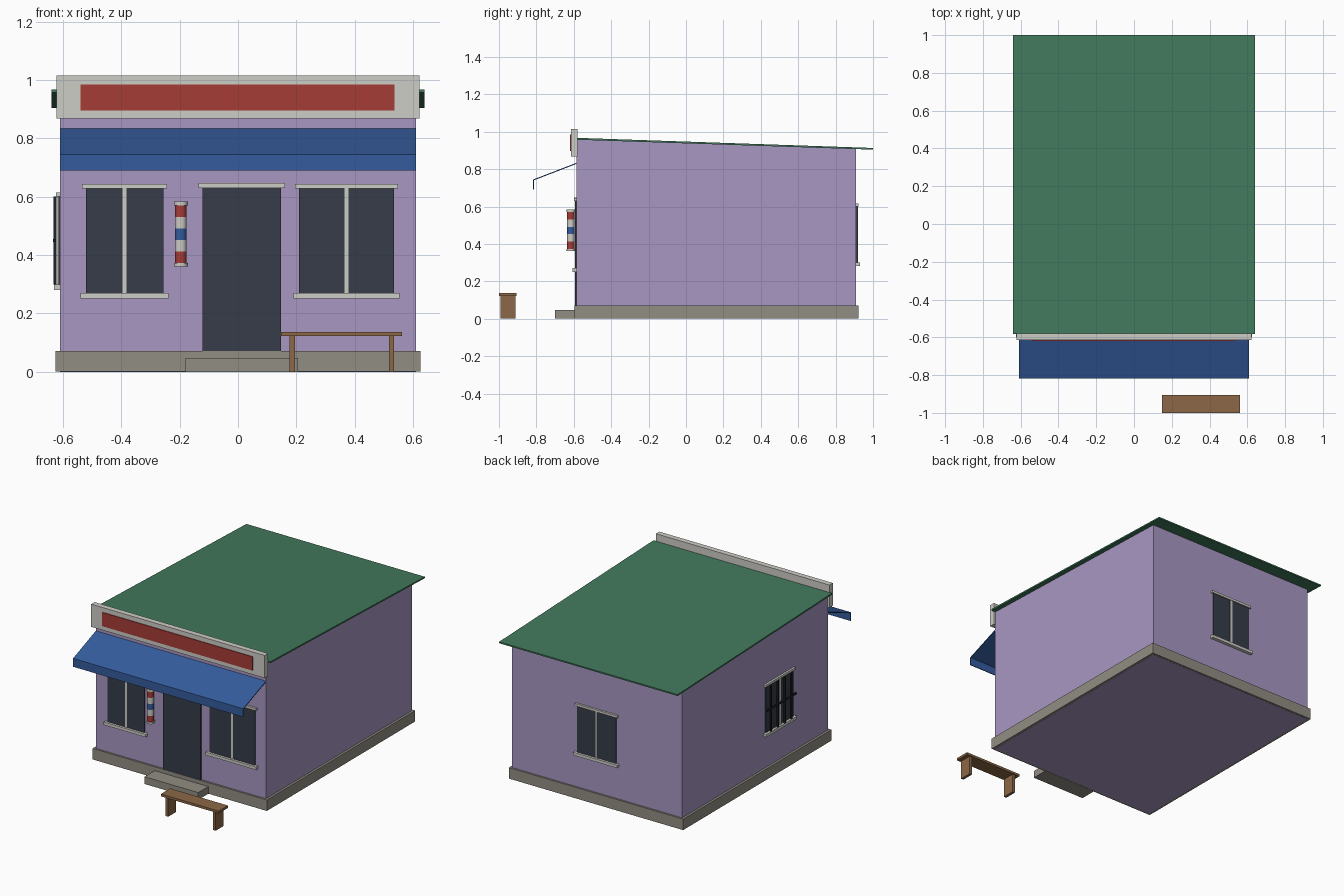
import bpy
import bmesh
from math import radians

cube = bpy.data.objects.get("Cube")
if cube:
    bpy.data.objects.remove(cube, do_unlink=True)


def material(name, r, g, b):
    """Flat colour given as 0-255 display values, stored as linear."""
    col = [(c / 255 / 12.92 if c < 11 else ((c / 255 + 0.055) / 1.055) ** 2.4) for c in (r, g, b)] + [1]
    m = bpy.data.materials.new(name)
    m.use_nodes = True
    m.diffuse_color = col
    m.node_tree.nodes["Principled BSDF"].inputs["Base Color"].default_value = col
    return m


LILAC = material("lilac_wall", 168, 151, 194)
STONE = material("grey_stone", 145, 141, 131)
TRIM = material("pale_trim", 206, 205, 199)
RED = material("red_paint", 166, 60, 54)
BLUE = material("blue_paint", 53, 92, 158)
GREEN = material("green_roof", 66, 121, 92)
GLASS = material("dark_glass", 54, 60, 72)
WOOD = material("brown_wood", 139, 103, 70)
IRON = material("black_iron", 32, 34, 40)


def finish(name, bm, mat):
    bmesh.ops.recalc_face_normals(bm, faces=bm.faces)
    mesh = bpy.data.meshes.new(name)
    bm.to_mesh(mesh)
    bm.free()
    mesh.materials.append(mat)
    obj = bpy.data.objects.new(name, mesh)
    bpy.context.collection.objects.link(obj)
    return obj


def box(name, mat, x, y, z):
    """Box from (low, high) ranges."""
    bm = bmesh.new()
    bmesh.ops.create_cube(bm, size=1)
    for v in bm.verts:
        v.co = [(a + b) / 2 + c * abs(b - a) for c, (a, b) in zip(v.co, (x, y, z))]
    return finish(name, bm, mat)


def extrude_x(name, mat, profile, half):
    """Side profile of (y, z) points stretched from -half to half."""
    bm = bmesh.new()
    face = bm.faces.new([bm.verts.new((-half, y, z)) for y, z in profile])
    new = bmesh.ops.extrude_face_region(bm, geom=[face])["geom"]
    verts = [v for v in new if isinstance(v, bmesh.types.BMVert)]
    bmesh.ops.translate(bm, verts=verts, vec=(2 * half, 0, 0))
    return finish(name, bm, mat)


WALL_X, FRONT, BACK = 0.61, -0.585, 0.91


def wall_box(name, mat, side, u, depth, z):
    """Box lying on a wall: u runs along the wall, depth points outward."""
    d0, d1 = depth
    if side == "front":
        return box(name, mat, u, (FRONT - d1, FRONT - d0), z)
    if side == "back":
        return box(name, mat, u, (BACK + d0, BACK + d1), z)
    return box(name, mat, (-WALL_X - d1, -WALL_X - d0), u, z)


def window(name, side, u0, u1, z0, z1):
    mid = (u0 + u1) / 2
    wall_box(name + "_glass", GLASS, side, (u0, u1), (0, 0.006), (z0, z1))
    wall_box(name + "_mullion", TRIM, side, (mid - 0.007, mid + 0.007), (0, 0.009), (z0, z1))
    wall_box(name + "_lintel", TRIM, side, (u0 - 0.013, u1 + 0.013), (0, 0.013), (z1, z1 + 0.015))
    wall_box(name + "_sill", TRIM, side, (u0 - 0.018, u1 + 0.018), (0, 0.021), (z0 - 0.019, z0))


# Building shell, plinth, step and sloping roof
extrude_x("walls", LILAC, [(FRONT, 0), (BACK, 0), (BACK, 0.908), (FRONT, 0.96)], WALL_X)
box("plinth", STONE, (-0.625, 0.625), (-0.597, 0.922), (0.001, 0.072))
box("door_step", STONE, (-0.18, 0.205), (-0.70, -0.59), (0, 0.047))
extrude_x("roof", GREEN, [(-0.582, 0.957), (1, 0.904), (1, 0.913), (-0.582, 0.967)], 0.64)

# Sign board with painted panel
box("sign_board", TRIM, (-0.622, 0.622), (-0.615, -0.58), (0.868, 1.015))
box("sign_panel", RED, (-0.54, 0.537), (-0.62, -0.614), (0.896, 0.985))

# Awning with hanging valance
extrude_x("awning", BLUE, [(FRONT, 0.834), (-0.818, 0.744), (-0.818, 0.69),
                           (-0.813, 0.69), (-0.813, 0.74), (FRONT, 0.828)], WALL_X)

# Door
wall_box("door", GLASS, "front", (-0.121, 0.148), (0, 0.008), (0.072, 0.63))
wall_box("door_lintel", TRIM, "front", (-0.135, 0.161), (0, 0.014), (0.63, 0.647))

# Windows
window("front_right_window", "front", -0.521, -0.256, 0.27, 0.629)
window("front_left_window", "front", 0.209, 0.535, 0.27, 0.629)
window("back_window", "back", -0.14, 0.14, 0.3, 0.6)
window("side_window", "side", -0.22, 0.06, 0.3, 0.6)

# Iron bars over the side window
for i in range(4):
    u = -0.185 + i * 0.07
    wall_box(f"window_bar_{i + 1}", IRON, "side", (u - 0.005, u + 0.005), (0.012, 0.022), (0.3, 0.6))
wall_box("window_cross_bar", IRON, "side", (-0.23, 0.07), (0.014, 0.024), (0.445, 0.455))


# Striped pole on the front wall
def drum(name, mat, radius, z0, z1):
    bm = bmesh.new()
    bmesh.ops.create_cone(bm, cap_ends=True, segments=12, radius1=radius, radius2=radius, depth=z1 - z0)
    bmesh.ops.translate(bm, verts=bm.verts, vec=(-0.196, -0.616, (z0 + z1) / 2))
    obj = finish(name, bm, mat)
    bpy.context.view_layer.objects.active = obj
    bpy.ops.object.select_all(action="DESELECT")
    obj.select_set(True)
    bpy.ops.object.shade_smooth_by_angle(angle=radians(40))


for i, mat in enumerate((RED, TRIM, BLUE, TRIM, RED)):
    drum(f"pole_band_{i + 1}", mat, 0.02, 0.373 + i * 0.0394, 0.373 + (i + 1) * 0.0394)
drum("pole_bottom_cap", TRIM, 0.024, 0.361, 0.373)
drum("pole_top_cap", TRIM, 0.024, 0.57, 0.584)
for i, z in enumerate((0.361, 0.57)):
    box(f"pole_bracket_{i + 1}", TRIM, (-0.206, -0.186), (-0.61, FRONT), (z, z + 0.012))

# Bench
box("bench_seat", WOOD, (0.147, 0.562), (-1, -0.905), (0.122, 0.137))
for name, x in (("right", 0.177), ("left", 0.517)):
    box(f"bench_{name}_leg", WOOD, (x, x + 0.018), (-0.993, -0.912), (0, 0.122))
